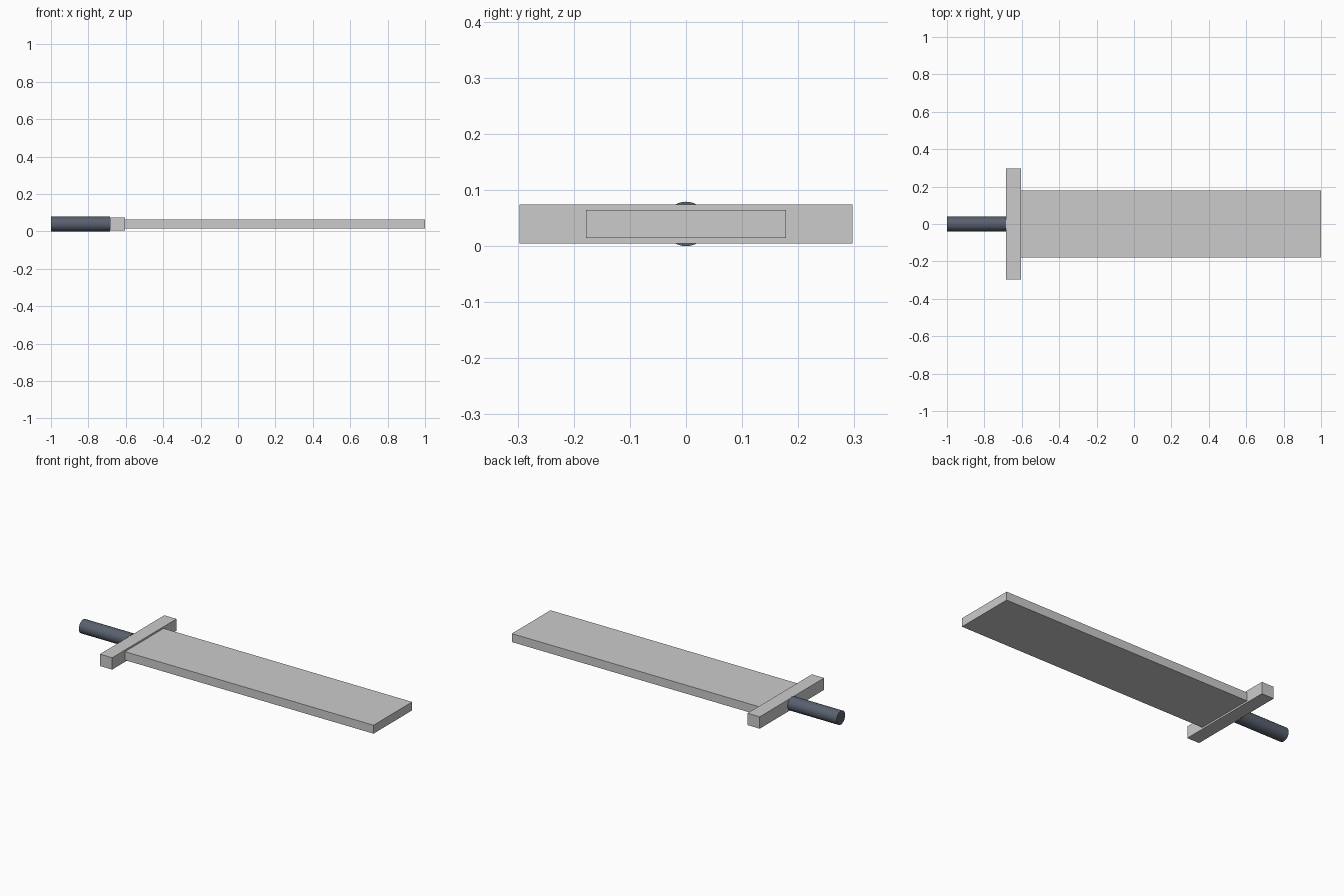
import bpy
import math

if "Cube" in bpy.data.objects:
    bpy.data.objects.remove(bpy.data.objects["Cube"])

Z_MID = 0.0396  # shared centre line of all parts


def box(name, x0, x1, width, thickness):
    bpy.ops.mesh.primitive_cube_add(size=1, location=((x0 + x1) / 2, 0, Z_MID))
    ob = bpy.context.object
    ob.name = name
    ob.scale = (x1 - x0, width, thickness)
    bpy.ops.object.transform_apply(location=False, rotation=False, scale=True)
    return ob


# Flat slab blade and wider cross guard
box("blade", -0.605, 1.0, 0.356, 0.0495)
box("guard", -0.684, -0.605, 0.594, 0.0693)

# Round dark handle
bpy.ops.mesh.primitive_cylinder_add(
    vertices=32, radius=Z_MID, depth=0.316,
    location=(-0.842, 0, Z_MID), rotation=(0, math.pi / 2, 0))
handle = bpy.context.object
handle.name = "handle"
bpy.ops.object.transform_apply(location=False, rotation=True, scale=False)
bpy.ops.object.shade_smooth_by_angle()

grip = bpy.data.materials.new("dark_grip")
grip.diffuse_color = (0.10, 0.12, 0.16, 1)
grip.use_nodes = True
grip.node_tree.nodes["Principled BSDF"].inputs["Base Color"].default_value = grip.diffuse_color
handle.data.materials.append(grip)
